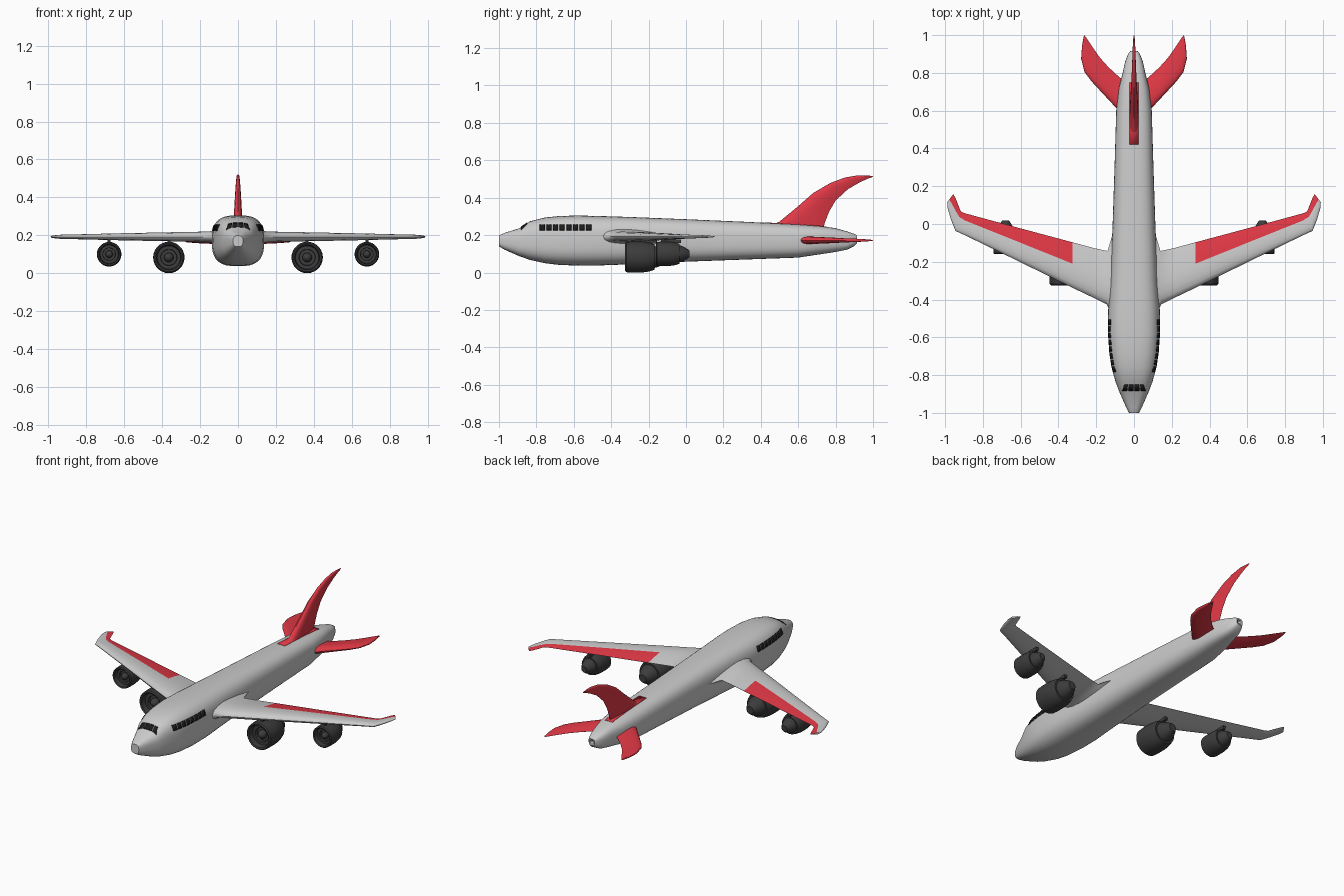
import bpy, bmesh, math
from mathutils import Vector

if "Cube" in bpy.data.objects:
    bpy.data.objects.remove(bpy.data.objects["Cube"])


def material(name, rgb):
    m = bpy.data.materials.new(name)
    m.diffuse_color = (*rgb, 1)
    m.use_nodes = True
    m.node_tree.nodes["Principled BSDF"].inputs["Base Color"].default_value = m.diffuse_color
    return m


GREY = material("light_grey", (0.6, 0.6, 0.6))
RED = material("red", (0.75, 0.04, 0.06))
DARK = material("dark_grey", (0.045, 0.045, 0.045))
BLACK = material("window_black", (0.012, 0.012, 0.012))


def finish(name, bm, mats, angle=40, mirror=False, solid=0):
    if not solid:
        bmesh.ops.recalc_face_normals(bm, faces=bm.faces[:])
    me = bpy.data.meshes.new(name)
    bm.to_mesh(me)
    bm.free()
    ob = bpy.data.objects.new(name, me)
    bpy.context.collection.objects.link(ob)
    for m in mats:
        me.materials.append(m)
    if solid:
        s = ob.modifiers.new("thickness", 'SOLIDIFY')
        s.thickness, s.offset = solid, 0
    if mirror:
        ob.modifiers.new("mirror", 'MIRROR').use_clip = False
    bpy.ops.object.select_all(action='DESELECT')
    ob.select_set(True)
    bpy.context.view_layer.objects.active = ob
    bpy.ops.object.shade_smooth_by_angle(angle=math.radians(angle))
    return ob


def loft(rings, is_red=None):
    bm = bmesh.new()
    vs = [[bm.verts.new(p) for p in r] for r in rings]
    n = len(rings[0])
    for i in range(len(vs) - 1):
        for j in range(n):
            k = (j + 1) % n
            f = bm.faces.new((vs[i][j], vs[i][k], vs[i + 1][k], vs[i + 1][j]))
            if is_red and is_red(i, j):
                f.material_index = 1
    bm.faces.new(vs[0])
    bm.faces.new(vs[-1])
    return bm


# Fuselage stations: y, half width, bottom z, top z
BODY = [(-1, .026, .14, .198), (-.97, .042, .122, .212), (-.89, .077, .087, .237),
        (-.835, .098, .068, .274), (-.755, .12, .05, .294), (-.68, .131, .041, .302),
        (-.58, .138, .037, .305), (-.46, .137, .038, .302), (-.3, .126, .044, .297),
        (0, .113, .058, .285), (.3, .103, .069, .272), (.6, .094, .08, .257),
        (.72, .08, .098, .248), (.8, .06, .11, .237), (.86, .047, .122, .22),
        (.9, .031, .142, .207), (.915, .02, .158, .198)]
POW = 2.9


def station(y):
    for a, b in zip(BODY, BODY[1:]):
        if y <= b[0]:
            t = (y - a[0]) / (b[0] - a[0])
            return [a[i] + (b[i] - a[i]) * t for i in (1, 2, 3)]


def body_ring(y, w, lo, hi, n=40):
    pts = []
    for i in range(n):
        a = 2 * math.pi * i / n
        c, s = math.cos(a), math.sin(a)
        pts.append((w * math.copysign(abs(c) ** (2 / POW), c), y,
                    (lo + hi) / 2 + (hi - lo) / 2 * math.copysign(abs(s) ** (2 / POW), s)))
    return pts


rings = [body_ring(*s) for s in BODY]
rings += [body_ring(.913, .013, .166, .19), body_ring(.89, .012, .167, .189)]
finish("fuselage", loft(rings), [GREY])


def side_x(y, z):
    w, lo, hi = station(y)
    return w * (1 - abs((z - (lo + hi) / 2) / ((hi - lo) / 2)) ** POW) ** (1 / POW)


def top_z(y, x):
    w, lo, hi = station(y)
    return (lo + hi) / 2 + (hi - lo) / 2 * (1 - abs(x / w) ** POW) ** (1 / POW)


# Cabin windows, following the body side
bm = bmesh.new()
for i in range(8):
    y0 = -.782 + i * .0355
    zs = (.224, .24, .256)
    cols = [[bm.verts.new((side_x(y, z) + .0005, y, z)) for z in zs] for y in (y0, y0 + .027)]
    for k in range(2):
        bm.faces.new((cols[0][k], cols[1][k], cols[1][k + 1], cols[0][k + 1]))
finish("cabin_windows", bm, [BLACK], mirror=True, solid=.005)

# Cockpit windows, following the sloped nose top
bm = bmesh.new()
for xa, xb, xc, xd in ((.002, .03, .002, .026), (.036, .062, .032, .051)):
    q = [(xa, -.882), (xb, -.882), (xd, -.85), (xc, -.85)]
    bm.faces.new([bm.verts.new((x, y, top_z(y, x) + .001)) for x, y in q])
finish("cockpit_windows", bm, [BLACK], mirror=True, solid=.005)

# Red stripe on the spine under the fin
bm = bmesh.new()
cols = [[bm.verts.new((x, y, top_z(y, x) + .0005)) for x in (-.025, 0, .025)]
        for y in (.42, .51, .6, .72, .75)]
for a, b in zip(cols, cols[1:]):
    for k in range(2):
        bm.faces.new((a[k], a[k + 1], b[k + 1], b[k]))
finish("spine_stripe", bm, [RED], solid=.003)


def half_thickness(f):
    return 10 * (.2969 * f ** .5 - .126 * f - .3516 * f ** 2 + .2843 * f ** 3 - .1015 * f ** 4)


def foil(le, te, t, axis, r=.6):
    """Aerofoil ring from leading edge, trailing edge, half thickness; r = red start."""
    le, te, axis = Vector(le), Vector(te), Vector(axis)
    fr = [1, (1 + r) / 2, r, .38, .22, .1, .03, 0]
    up = [le.lerp(te, f) + axis * t * half_thickness(f) for f in fr]
    return up + [le.lerp(te, f) - axis * t * half_thickness(f) for f in fr[-2::-1]]


# Wings: leading (x, y), trailing (x, y), half thickness, red start
Z = .192
WING = [((.07, -.52), (.07, 0), .05, .53), ((.118, -.475), (.115, -.06), .042, .53),
        ((.145, -.425), (.14, -.143), .03, .53), ((.22, -.388), (.21, -.128), .027, .53),
        ((.325, -.338), (.325, -.097), .025, .53), ((.62, -.193), (.62, -.018), .019, .58),
        ((.89, -.062), (.9, .058), .012, .68), ((.945, -.037), (.918, .068), .011, .72),
        ((.968, .02), (.93, .1), .009, .62), ((.987, .085), (.946, .14), .007, .5),
        ((.989, .115), (.957, .158), .005, .3)]
rings = [foil((*a, Z), (*b, Z), t, (0, 0, 1), r) for a, b, t, r in WING]
finish("wings", loft(rings, lambda i, j: i >= 4 and j < 2), [GREY, RED], mirror=True)

# Tail fin: leading (y, z), trailing (y, z), half thickness
FIN = [((.42, .24), (.735, .22), .026), ((.5, .272), (.74, .26), .024),
       ((.6, .355), (.765, .325), .02), ((.68, .425), (.8, .385), .016),
       ((.77, .478), (.865, .445), .012), ((.85, .508), (.925, .48), .009),
       ((.92, .52), (.965, .499), .007), ((.995, .517), (1, .512), .003)]
finish("tail_fin", loft([foil((0, *a), (0, *b), t, (1, 0, 0)) for a, b, t in FIN]), [RED])

# Tailplanes: leading (x, y), trailing (x, y), half thickness
TAIL = [((.05, .585), (.03, .75), .022), ((.095, .615), (.075, .775), .02),
        ((.16, .685), (.135, .83), .017), ((.225, .755), (.18, .88), .014),
        ((.262, .805), (.215, .93), .011), ((.28, .875), (.24, .968), .009),
        ((.275, .945), (.255, .99), .006), ((.267, .99), (.263, 1), .003)]
finish("tailplanes", loft([foil((*a, .172), (*b, .172), t, (0, 0, 1)) for a, b, t in TAIL]),
       [RED], mirror=True)

# Engines: lathe profile (radius, depth) from hub, round the intake, to the exhaust cone
PROFILE = [(.08, .06), (.22, .1), (.3, .15), (.3, .22), (.5, .22), (.52, .15), (.74, .15),
           (.8, .02), (.9, 0), (.98, .03), (1, .15), (1, .4), (.93, .58), (.82, .7),
           (.7, .7), (.62, .8), (.42, .93), (.28, 1), (.1, 1)]


def engine(name, x, y, z, radius, length):
    n = 28
    rings = [[(x + radius * r * math.cos(2 * math.pi * i / n), y + length * d,
               z + radius * r * math.sin(2 * math.pi * i / n)) for i in range(n)]
             for r, d in PROFILE]
    finish(name, loft(rings), [DARK], mirror=True)
    # Pylon joining the engine to the wing
    bm = bmesh.new()
    bmesh.ops.create_cube(bm, size=1)
    for v in bm.verts:
        v.co = (x + v.co.x * .016, y + length * (.45 + v.co.y * .6),
                z + radius * .88 + (v.co.z + .5) * .02)
    finish(name + "_pylon", bm, [DARK], mirror=True)


engine("inner_engines", .365, -.325, .083, .083, .225)
engine("outer_engines", .68, -.16, .1, .065, .178)
